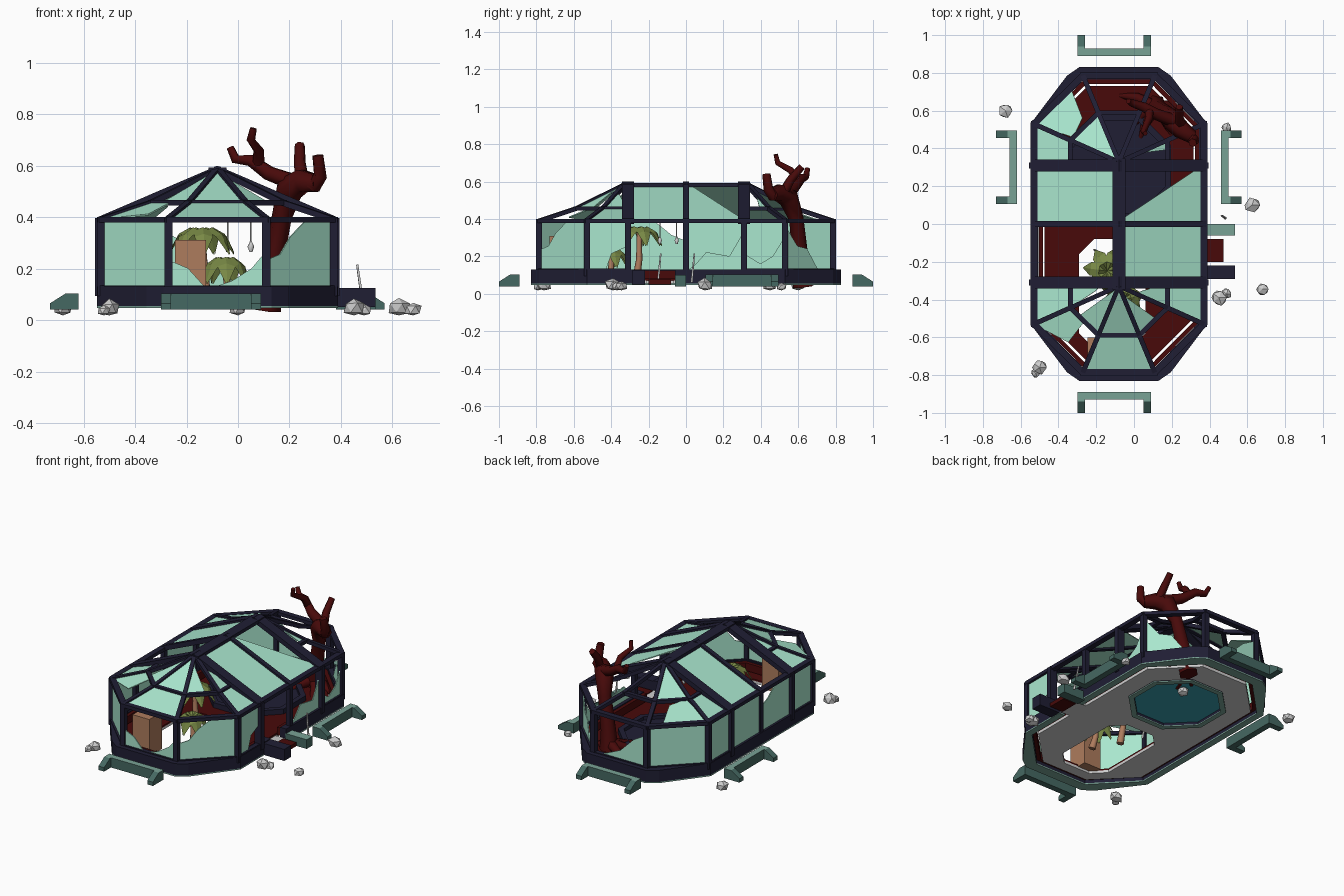
import bpy, bmesh, math, random
from mathutils import Vector as V, Matrix

if "Cube" in bpy.data.objects:
    bpy.data.objects.remove(bpy.data.objects["Cube"])

random.seed(4)
CX = -0.08            # centre line of the greenhouse
Z0, Z1, Z2 = 0.12, 0.39, 0.583   # sill, eaves, ridge


def mat(name, r, g, b):
    m = bpy.data.materials.new(name)
    m.diffuse_color = (r, g, b, 1)
    m.use_nodes = True
    m.node_tree.nodes["Principled BSDF"].inputs["Base Color"].default_value = m.diffuse_color
    return m


GLASS = mat("mint glass", .4, .8, .62)
NAVY = mat("navy iron", .014, .013, .034)
RED = mat("dark red wood", .065, .003, .003)
TEAL = mat("grey teal", .19, .36, .3)
DTEAL = mat("deep teal", .06, .14, .122)
ROCK = mat("rubble grey", .62, .62, .62)
WATER = mat("pond water", .04, .34, .42)
TAN = mat("tan wood", .42, .2, .11)
LEAF = mat("leaf green", .19, .25, .06)


def finish(bm, name, m):
    bmesh.ops.recalc_face_normals(bm, faces=bm.faces)
    me = bpy.data.meshes.new(name)
    bm.to_mesh(me)
    bm.free()
    me.materials.append(m)
    ob = bpy.data.objects.new(name, me)
    bpy.context.collection.objects.link(ob)
    return ob


def light_top(ob):
    """Deep teal part with a lighter level top."""
    ob.data.materials.append(TEAL)
    for p in ob.data.polygons:
        p.material_index = int(p.normal.z > .95)


def prism(name, loops, z0, z1, m):
    """Extruded plan shape; the later loops are holes."""
    bm = bmesh.new()
    for lp in loops:
        vs = [bm.verts.new((x, y, z0)) for x, y in lp]
        for i in range(len(vs)):
            bm.edges.new((vs[i - 1], vs[i]))
    bmesh.ops.triangle_fill(bm, edges=bm.edges[:], use_beauty=True, normal=(0, 0, 1))
    r = bmesh.ops.extrude_face_region(bm, geom=bm.faces[:])
    bmesh.ops.translate(bm, vec=(0, 0, z1 - z0), verts=[g for g in r["geom"] if isinstance(g, bmesh.types.BMVert)])
    return finish(bm, name, m)


def box(name, x0, x1, y0, y1, z0, z1, m):
    return prism(name, [[(x0, y0), (x1, y0), (x1, y1), (x0, y1)]], z0, z1, m)


def beam(name, a, b, w=.03, h=.03, m=NAVY):
    """Square bar between two points, w sideways and h upwards."""
    a, b = V(a), V(b)
    d = (b - a).normalized()
    side = d.cross(V((0, 0, 1)))
    side = side.normalized() if side.length > .01 else V((1, 0, 0))
    up = side.cross(d)
    M = Matrix((side * w, d * ((b - a).length + .012), up * h)).transposed().to_4x4()
    M.translation = (a + b) / 2
    bm = bmesh.new()
    bmesh.ops.create_cube(bm, size=1, matrix=M)
    return finish(bm, name, m)


FULL = [(0, 0), (1, 0), (1, 1), (0, 1)]


def pane(name, a, b, c, d, shape=FULL):
    """Thin glass plate in quad a-b-c-d; shape gives the broken outline in 0..1."""
    a, b, c, d = map(V, (a, b, c, d))
    n = (b - a).cross(d - a).normalized() * .003
    pts = [a.lerp(b, u).lerp(d.lerp(c, u), v) for u, v in shape]
    bm = bmesh.new()
    lo = [bm.verts.new(p - n) for p in pts]
    hi = [bm.verts.new(p + n) for p in pts]
    bm.faces.new(lo[::-1])
    bm.faces.new(hi)
    for i in range(len(pts)):
        bm.faces.new((lo[i - 1], lo[i], hi[i], hi[i - 1]))
    return finish(bm, name, GLASS)


def tube(name, pts, radii, m, res=1):
    cu = bpy.data.curves.new(name, "CURVE")
    cu.dimensions, cu.bevel_depth, cu.bevel_resolution, cu.use_fill_caps = "3D", 1, res, True
    sp = cu.splines.new("POLY")
    sp.points.add(len(pts) - 1)
    for p, co, r in zip(sp.points, pts, radii):
        p.co, p.radius = (*co, 1), r
    cu.materials.append(m)
    ob = bpy.data.objects.new(name, cu)
    bpy.context.collection.objects.link(ob)
    bpy.ops.object.select_all(action="DESELECT")
    ob.select_set(True)
    bpy.context.view_layer.objects.active = ob
    bpy.ops.object.convert(target="MESH")


def ring(q):
    """Closed outline from one quarter (relative to the centre line)."""
    return ([(CX + x, y) for x, y in q] + [(CX - x, y) for x, y in q[::-1]]
            + [(CX - x, -y) for x, y in q] + [(CX + x, -y) for x, y in q[::-1]])


# base wall, footing and inner lining, all with a gap for the doorway
def kerb(name, outer, inner, z0, z1, m):
    xo, xi = CX + outer[0][0], CX + inner[0][0]
    prism(name, [[(xo, -.06)] + ring(outer) + [(xo, -.22), (xi, -.22)] + ring(inner)[::-1] + [(xi, -.06)]], z0, z1, m)

rim = [(.468, .53), (.275, .785), (.21, .83)]
kerb("base_wall", rim, [(.425, .52), (.185, .765)], .055, .13, NAVY)
kerb("base_footing", rim, [(.425, .52), (.185, .765)], .047, .055, TEAL)
kerb("wall_lining", [(.424, .519), (.184, .764)], [(.402, .51), (.172, .742)], .075, .125, RED)

# floor with planting hole and pond hole
def octagon(cx, cy, r):
    return [(cx + r * math.cos(math.pi * (k + .5) / 4), cy + r * math.sin(math.pi * (k + .5) / 4)) for k in range(8)]

bed = [(-.29, -.58), (-.21, -.66), (-.02, -.66), (.06, -.58), (.06, -.16), (-.02, -.08), (-.21, -.08), (-.29, -.16)]
fl = ring([(.395, .50), (.165, .73)])
prism("floor_slab", [fl, bed, octagon(CX, .3, .29)], .055, .072, ROCK)
prism("floor_planks", [fl, bed, octagon(CX, .3, .29)], .072, .082, RED)
prism("pond_rim", [octagon(CX, .3, .3), octagon(CX, .3, .265)], .052, .115, NAVY)
prism("pond_rim_foot", [octagon(CX, .3, .3), octagon(CX, .3, .265)], .046, .052, TEAL)
prism("pond_bed", [octagon(CX, .3, .266)], .068, .075, WATER)
prism("pond_surface", [octagon(CX, .3, .266)], .085, .093, NAVY)

# entrance: ramp and two cheek walls
box("door_ramp", .38, .475, -.20, -.08, .05, .075, RED)
box("door_step", .3, .385, -.215, -.065, .055, .07, ROCK)
box("door_cheek_front", .37, .535, -.29, -.22, .05, .125, NAVY)
light_top(box("door_cheek_back", .38, .535, -.06, 0, .04, .1, DTEAL))

# wall frame: posts and eaves
half = [(-.45, -.31), (-.45, -.53), (-.19, -.785), (.19, -.785), (.45, -.53), (.45, -.31)]
front = [(CX + x, y) for x, y in half]
back = [(x, -y) for x, y in front]
for side, pts in (("front", front), ("back", back)):
    for i, (x, y) in enumerate(pts):
        beam(side + "_post", (x, y, .1), (x, y, Z1), .05 if i in (0, 5) else .032, .032)
        if i:
            beam(side + "_eave", (*pts[i - 1], Z1), (x, y, Z1), .036, .022)
            beam(side + "_sill", (*pts[i - 1], .125), (x, y, .125), .03, .018)
for x in (CX - .45, CX + .45):
    beam("middle_post", (x, 0, .1), (x, 0, Z1))
    beam("side_eave", (x, -.31, Z1), (x, .31, Z1), .036, .022)

# gable roof frame
beam("ridge", (CX, -.34, Z2 - .002), (CX, .34, Z2 - .002), .07, .022)
for y, w in ((-.31, .065), (0, .03), (.31, .065)):
    for s in (-1, 1):
        beam("rafter", (CX + s * .45, y, Z1), (CX, y, Z2), w, .03)

# hipped end roofs: ribs, middle ring and panes
SHARD = [(0, 0), (1, 0), (.55, .5), (.2, .6)]
roof_glass = {"front": {"out": [FULL, [(0, 0), (.55, .3), (.5, 1), (0, 1)], FULL, None, FULL],
                        "in": [SHARD, [(.3, 0), (1, 0), (1, 1), (.5, .9)], FULL, [(0, 0), (.6, 0), (.3, .7), (0, 1)], SHARD]},
              "back": {"out": [FULL, [(0, 0), (.75, 0), (.6, .8), (.1, 1)], None, None, None],
                       "in": [None, FULL, None, None, [(0, 0), (.4, 0), (0, .6)]]}}
for side, pts in (("front", front), ("back", back)):
    apex = V((CX, pts[0][1] * 1.06, Z2))
    eave = [V((x, y, Z1)) for x, y in pts]
    mid = [apex.lerp(e, .57) - V((0, 0, .018)) for e in eave]
    for i in range(6):
        beam(side + "_lower_rib", eave[i], mid[i], .026, .022)
        beam(side + "_upper_rib", mid[i], apex, .024, .022)
        if i == 0:
            continue
        if not (side == "back" and i == 4):
            beam(side + "_roof_ring", mid[i - 1], mid[i], .026, .022)
        so, si = (roof_glass[side][k][i - 1] for k in ("out", "in"))
        if so:
            pane(side + "_roof_pane", eave[i - 1], eave[i], mid[i], mid[i - 1], so)
        if si:
            t = apex + V((.001, 0, 0))
            pane(side + "_roof_tip_pane", mid[i - 1], mid[i], t, apex, si[:3] if si is FULL else si)

# gable roof panes (left front one is missing)
def roof_pane(s, y0, y1, shape=FULL):
    pane("gable_pane", (CX + s * .45, y0, Z1), (CX + s * .45, y1, Z1), (CX, y1, Z2), (CX, y0, Z2), shape)

roof_pane(-1, 0, .31)
roof_pane(1, -.31, 0)
roof_pane(1, 0, .31, [(0, 0), (1, 0), (.92, .1), (.1, .95), (0, 1)])

# wall panes, listed with their broken outlines
def wall(p, q, shape=FULL):
    pane("wall_pane", (*p, Z0), (*q, Z0), (*q, Z1), (*p, Z1), shape)

L, R = CX - .45, CX + .45
wall(front[0], front[1])
wall(front[1], front[2])
wall(front[2], front[3], [(0, 0), (.38, .02), (.2, .3), (0, .42)])
wall(front[2], front[3], [(.4, 0), (1, 0), (1, .55), (.85, .3), (.65, .12)])
wall(front[3], front[4], [(0, 0), (1, 0), (1, 1), (.6, 1), (.35, .75), (.2, .5), (0, .42)])
wall(front[4], front[5], [(0, 0), (.45, 0), (.6, .35), (1, .5), (1, 1), (0, 1)])
wall((L, -.31), (L, 0), [(0, 0), (1, 0), (1, .6), (.75, .72), (.5, .95), (.45, 1), (0, 1)])
wall((L, 0), (L, .31))
wall((R, 0), (R, .31), [(0, 0), (1, 0), (1, .8), (.9, .6), (.75, .3), (.35, .38), (.15, .12)])
wall(back[0], back[1])
wall(back[1], back[2])
wall(back[2], back[3], [(0, 0), (.9, 0), (.5, .25), (.25, .6), (0, .8)])
wall(back[3], back[4], [(.3, 0), (1, 0), (1, .9), (.75, .5), (.55, .45)])
wall(back[4], back[5], [(0, 0), (1, 0), (1, .35), (.6, .15), (.3, .3), (0, .7)])

# outer benches: bar with two wedge arms, placed on four sides
def bench(name, x, y, ang):
    bm = bmesh.new()
    bar = [(-.04, .04), (0, .04), (0, .103), (-.04, .103)]
    arm = [(-.11, .04), (-.035, .04), (-.035, .103), (-.05, .103), (-.11, .065)]
    for prof, x0, x1 in ((bar, -.195, .195), (arm, -.195, -.155), (arm, .155, .195)):
        f = bm.faces.new([bm.verts.new((x0, py, pz)) for py, pz in prof])
        r = bmesh.ops.extrude_face_region(bm, geom=[f])
        bmesh.ops.translate(bm, vec=(x1 - x0, 0, 0), verts=[g for g in r["geom"] if isinstance(g, bmesh.types.BMVert)])
    ob = finish(bm, name, DTEAL)
    light_top(ob)
    ob.location, ob.rotation_euler = (x, y, 0), (0, 0, math.radians(ang))

bench("bench_front", -.105, -.89, 0)
bench("bench_back", -.105, .89, 180)
bench("bench_left", -.62, .3, -90)
bench("bench_right", .46, .3, 90)

# dead tree growing through the roof, with roots
tube("tree_trunk", [(.11, .63, .04), (.13, .61, .2), (.17, .59, .4), (.20, .55, .51), (.25, .5, .54), (.31, .46, .53)],
     [.06, .045, .04, .056, .05, .036], RED)
for pts, r in (([(.23, .54, .53), (.12, .58, .57), (.05, .62, .62), (-.01, .64, .625), (-.03, .65, .67)], .036),
               ([(.08, .6, .6), (.08, .56, .66), (.05, .49, .70), (.06, .48, .745)], .024),
               ([(.25, .52, .54), (.24, .56, .61), (.24, .62, .68)], .028),
               ([(.29, .47, .52), (.32, .44, .56), (.31, .43, .64)], .032)):
    tube("tree_branch", pts, [r * (1 - .15 * k) for k in range(len(pts))], RED)
for x, y in ((-.02, .5), (.2, .47), (-.08, .68), (.24, .6), (.02, .42)):
    tube("tree_root", [(.11, .62, .12), ((.11 + x) / 2, (.62 + y) / 2 + .02, .1), (x, y, .07)], [.035, .025, .012], RED)

# palms in the planting bed
def palm(x, y, h, n, ln):
    tube("palm_trunk", [(x + .02, y - .02, .05), (x + .01, y, h * .55), (x, y, h)], [.022, .017, .013], TAN)
    bm = bmesh.new()
    for k in range(n):
        a = 2 * math.pi * k / n + .3
        d, s = V((math.cos(a), math.sin(a), 0)), V((-math.sin(a), math.cos(a), 0))
        rows = []
        for t, w, z in ((0, .008, 0), (.35, .036, .025), (.7, .036, 0), (1, .003, -.07)):
            p = V((x, y, h + z)) + d * ln * t
            rows.append([bm.verts.new(p + s * w * q + V((0, 0, -.012 * abs(q)))) for q in (-1, 0, 1)])
        for r0, r1 in zip(rows, rows[1:]):
            for q in (0, 1):
                bm.faces.new((r0[q], r0[q + 1], r1[q + 1], r1[q]))
    finish(bm, "palm_leaves", LEAF)

palm(-.14, -.25, .335, 7, .13)
palm(-.05, -.4, .22, 7, .1)
box("crate", -.245, -.125, -.73, -.6, .07, .31, TAN)

# hanging lamps and leaning garden tools
for x, y in ((-.04, -.14), (.05, -.05)):
    tube("lamp_cord", [(x, y, .3), (x, y, .5)], [.003, .003], ROCK, 0)
    tube("lamp_bulb", [(x, y, .265), (x, y, .285), (x, y, .305)], [.006, .013, .004], ROCK)
for x, y in ((.475, .03), (-.2, -.15)):
    tube("tool_handle", [(x + .01, y, .06), (x - .012, y + .015, .215)], [.007, .005], ROCK, 0)

# loose rubble
for x, y, r in ((-.68, .6, .04), (-.5, -.76, .04), (-.52, -.79, .026), (.68, -.345, .034), (.45, -.39, .044),
                (.49, -.37, .03), (.625, .1, .042), (.49, .51, .028), (0, .45, .038)):
    bm = bmesh.new()
    bmesh.ops.create_icosphere(bm, subdivisions=1, radius=r)
    for v in bm.verts:
        v.co *= random.uniform(.85, 1.15)
        v.co = V((x, y, max(.018, v.co.z * .9 + .02 + r * .6))) + V((v.co.x, v.co.y, 0))
    finish(bm, "rubble", ROCK)
